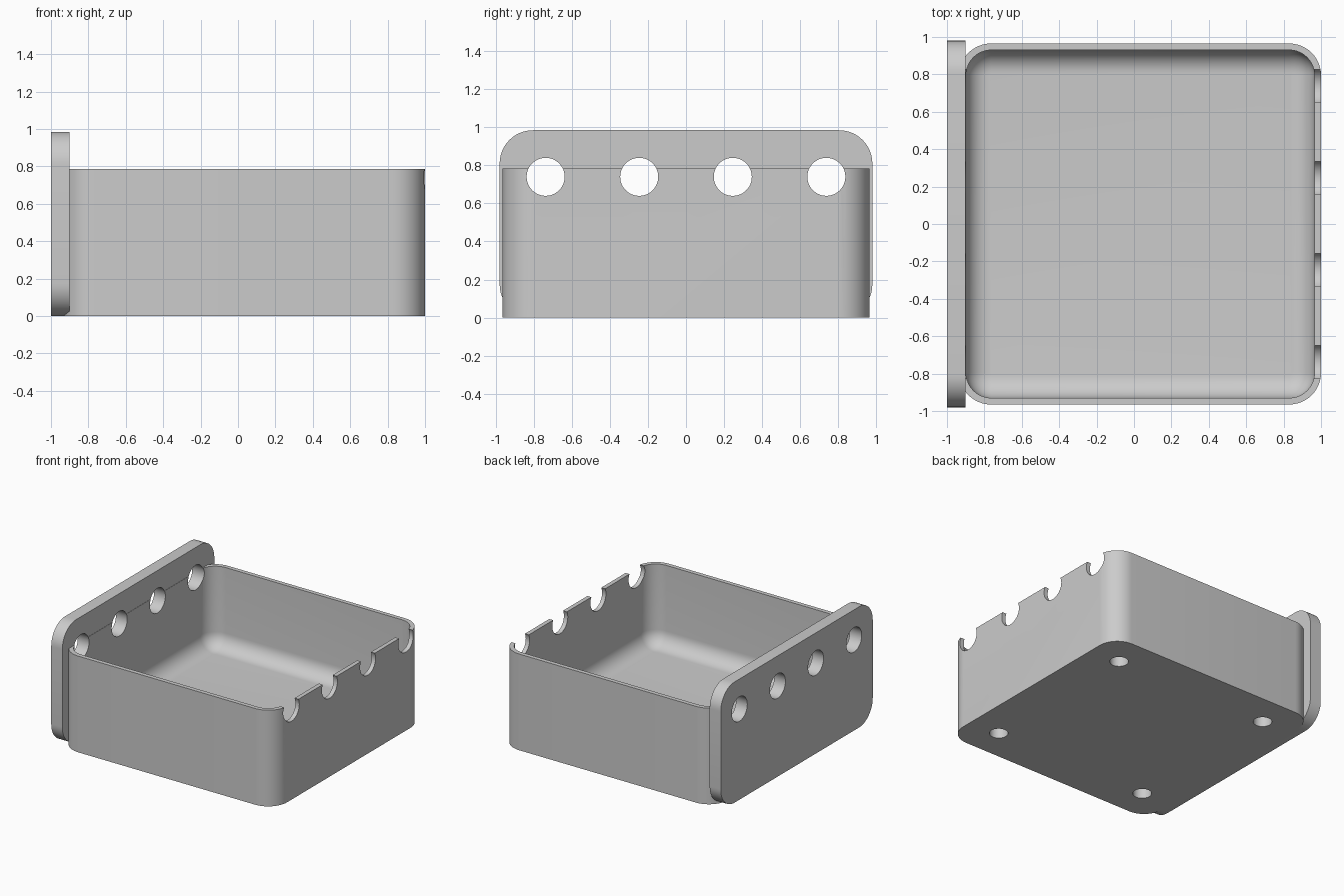
import bpy, bmesh
from math import sin, cos, pi
from mathutils import Matrix

cube = bpy.data.objects.get("Cube")
if cube:
    bpy.data.objects.remove(cube, do_unlink=True)

grey = bpy.data.materials.new("light grey plastic")
grey.use_nodes = True
colour = (0.6, 0.6, 0.6, 1)
grey.diffuse_color = colour
grey.node_tree.nodes["Principled BSDF"].inputs["Base Color"].default_value = colour


def rounded_ring(x0, x1, y0, y1, r, z, steps=12):
    """Counter-clockwise rounded rectangle at height z."""
    centres = [(x1 - r, y1 - r), (x0 + r, y1 - r), (x0 + r, y0 + r), (x1 - r, y0 + r)]
    ring = []
    for quarter, (cx, cy) in enumerate(centres):
        for i in range(steps + 1):
            a = (quarter + i / steps) * pi / 2
            ring.append((cx + r * cos(a), cy + r * sin(a), z))
    return ring


def add_object(name, bm):
    bmesh.ops.recalc_face_normals(bm, faces=bm.faces)
    mesh = bpy.data.meshes.new(name)
    bm.to_mesh(mesh)
    bm.free()
    mesh.materials.append(grey)
    obj = bpy.data.objects.new(name, mesh)
    bpy.context.collection.objects.link(obj)
    return obj


def loft(name, rings, matrix=Matrix()):
    """Solid skinned through the rings, capped at both ends."""
    bm = bmesh.new()
    loops = [[bm.verts.new(matrix @ Matrix.Translation(p).to_translation()) for p in ring]
             for ring in rings]
    for low, high in zip(loops, loops[1:]):
        for i in range(len(low)):
            j = (i + 1) % len(low)
            bm.faces.new((low[i], low[j], high[j], high[i]))
    bm.faces.new(loops[0][::-1])
    bm.faces.new(loops[-1])
    return add_object(name, bm)


def cylinders(name, spots, radius, depth, rotation):
    bm = bmesh.new()
    for spot in spots:
        bmesh.ops.create_cone(bm, cap_ends=True, segments=48, radius1=radius, radius2=radius,
                              depth=depth, matrix=Matrix.Translation(spot) @ rotation)
    return add_object(name, bm)


def combine(target, tool, operation):
    mod = target.modifiers.new(operation.lower(), "BOOLEAN")
    mod.operation = operation
    mod.solver = "EXACT"
    mod.object = tool
    tool.hide_render = True
    bpy.ops.object.select_all(action="DESELECT")
    bpy.context.view_layer.objects.active = target
    target.select_set(True)
    bpy.ops.object.modifier_apply(modifier=mod.name)
    bpy.data.objects.remove(tool, do_unlink=True)


# Outer body of the tray
tray = loft("tray", [rounded_ring(-0.935, 1, -0.965, 0.965, 0.17, z) for z in (0, 0.785)])

# Hollow with a filleted floor
floor, fillet, steps = 0.125, 0.125, 10
rings = []
for i in range(steps + 1):
    a = i / steps * pi / 2
    inset = fillet * (1 - sin(a))
    rings.append(rounded_ring(-0.898 + inset, 0.965 - inset, -0.93 + inset, 0.93 - inset,
                              0.135 - inset, floor + fillet * (1 - cos(a))))
rings.append(rounded_ring(-0.898, 0.965, -0.93, 0.93, 0.135, 1.2))
combine(tray, loft("hollow_cutter", rings), "DIFFERENCE")

# Upright mounting plate, its profile turned to face along x
to_yz = Matrix(((0, 0, 1, 0), (1, 0, 0, 0), (0, 1, 0, 0), (0, 0, 0, 1)))
plate = loft("mounting_plate",
             [rounded_ring(-0.98, 0.98, 0, 0.985, 0.175, x) for x in (-1, -0.9)], to_yz)
combine(tray, plate, "UNION")

# Row of holes through the plate, notching the opposite rim
holes = cylinders("hole_cutter", [(0, y, 0.74) for y in (-0.738, -0.246, 0.246, 0.738)],
                  0.1, 3, Matrix.Rotation(pi / 2, 4, "Y"))
combine(tray, holes, "DIFFERENCE")

# Blind round pockets under the base
pockets = cylinders("pocket_cutter", [(0.033 + sx * 0.7, sy * 0.7, 0) for sx in (-1, 1) for sy in (-1, 1)],
                    0.07, 0.18, Matrix())
combine(tray, pockets, "DIFFERENCE")

bpy.ops.object.shade_smooth_by_angle(angle=pi / 6)
